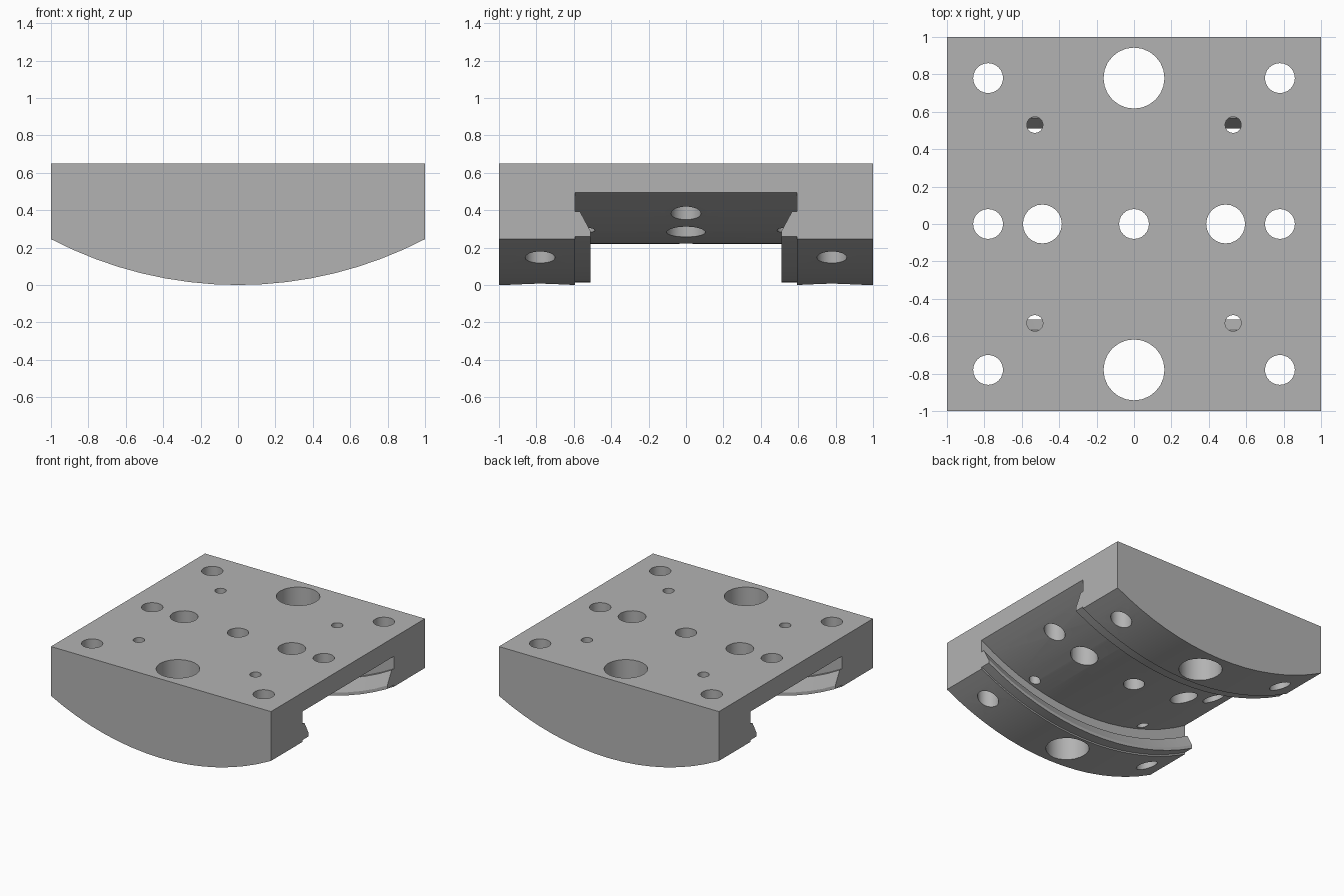
import bpy, bmesh, math
from mathutils import Matrix

cube = bpy.data.objects.get("Cube")
if cube:
    bpy.data.objects.remove(cube, do_unlink=True)

TOP = 0.65       # flat upper face
RADIUS = 2.163   # curved underside, axis along y
SEGMENTS = 16
SIDES = 24

grey = bpy.data.materials.new("plain grey")
grey.use_nodes = True
grey.diffuse_color = (0.45, 0.45, 0.45, 1)
grey.node_tree.nodes["Principled BSDF"].inputs["Base Color"].default_value = grey.diffuse_color


def make_object(name, bm):
    bmesh.ops.recalc_face_normals(bm, faces=bm.faces)
    mesh = bpy.data.meshes.new(name)
    bm.to_mesh(mesh)
    bm.free()
    mesh.materials.append(grey)
    obj = bpy.data.objects.new(name, mesh)
    bpy.context.collection.objects.link(obj)
    return obj


# Half section as (y, radius): outer rail, undercut lip, channel ceiling
half = [(1, None), (1, RADIUS), (0.594, RADIUS), (0.594, 2.15), (0.51, 2.15),
        (0.51, 2.126), (0.567, 2.033), (0.594, 2.033), (0.594, 1.945)]
section = half + [(-y, r) for y, r in reversed(half)]

# Curved saddle block, lofted across x
bm = bmesh.new()
half_angle = math.asin(1 / RADIUS)
rings = []
for i in range(SEGMENTS + 1):
    x = RADIUS * math.sin(half_angle * (2 * i / SEGMENTS - 1))
    rings.append([bm.verts.new((x, y, TOP if r is None else RADIUS - math.sqrt(r * r - x * x)))
                  for y, r in section])
for a, b in zip(rings, rings[1:]):
    for j in range(len(section)):
        k = (j + 1) % len(section)
        bm.faces.new((a[j], a[k], b[k], b[j]))
bm.faces.new(rings[0])
bm.faces.new(rings[-1])
bmesh.ops.dissolve_limit(bm, angle_limit=0.001, verts=bm.verts, edges=bm.edges)
block = make_object("saddle_block", bm)

# Vertical holes
bm = bmesh.new()


def hole(x, y, radius, bottom=-0.2):
    top = TOP + 0.2
    bmesh.ops.create_cone(bm, cap_ends=True, segments=SIDES, radius1=radius, radius2=radius,
                          depth=top - bottom,
                          matrix=Matrix.Translation((x, y, (top + bottom) / 2)))


hole(0, 0, 0.08)
for s in (-1, 1):
    hole(s * 0.78, 0, 0.08)
    hole(s * 0.49, 0, 0.104)
    hole(0, s * 0.78, 0.163)
    for t in (-1, 1):
        hole(s * 0.78, t * 0.78, 0.08)
        hole(s * 0.53, t * 0.53, 0.043, 0.25)   # stops above the lip
cutter = make_object("hole_cutter", bm)
cutter.hide_render = True

mod = block.modifiers.new("holes", 'BOOLEAN')
mod.operation = 'DIFFERENCE'
mod.solver = 'EXACT'
mod.object = cutter
bpy.ops.object.select_all(action='DESELECT')
block.select_set(True)
bpy.context.view_layer.objects.active = block
bpy.ops.object.modifier_apply(modifier=mod.name)
bpy.data.objects.remove(cutter, do_unlink=True)
bpy.ops.object.shade_smooth_by_angle(angle=math.radians(25))
